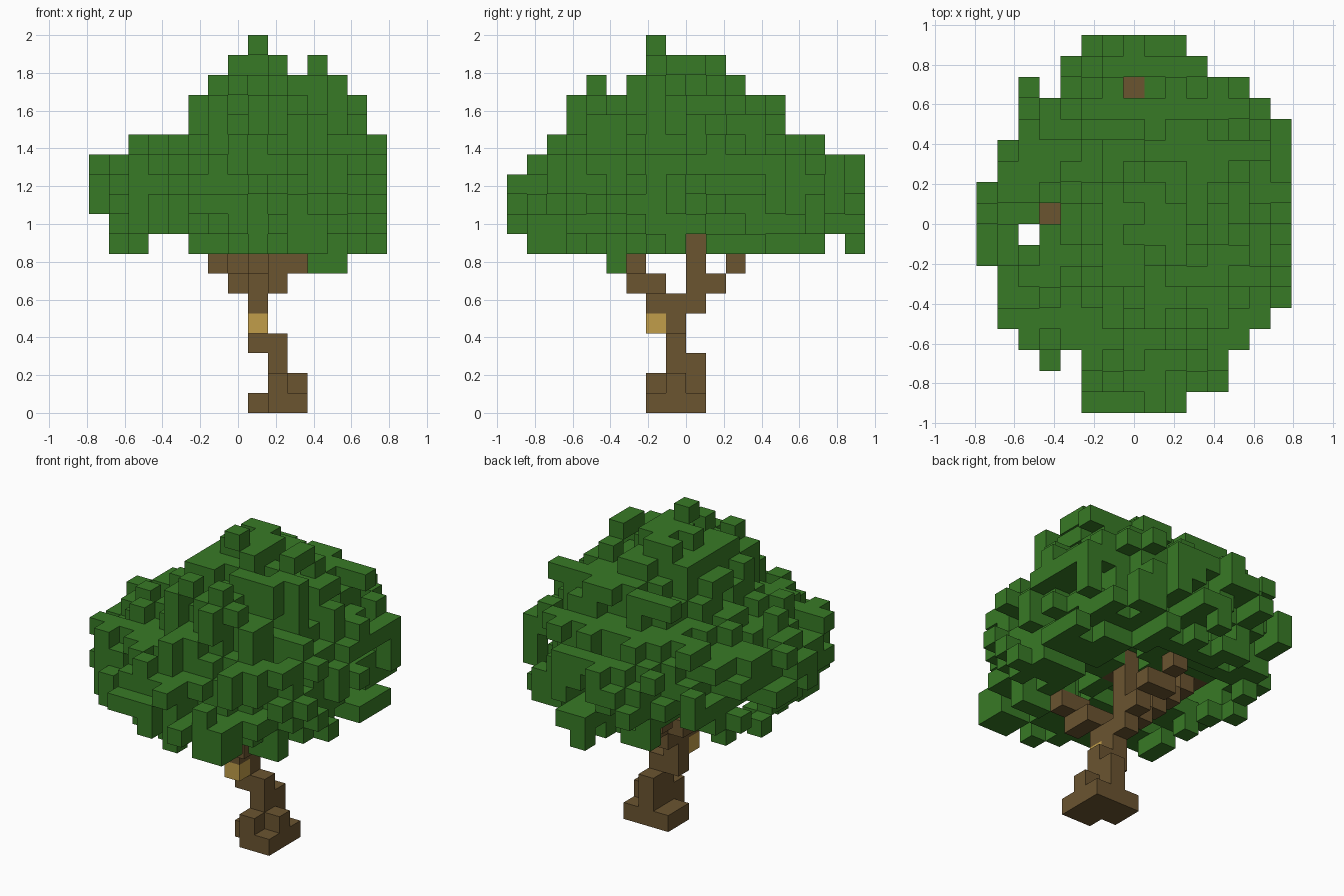
import bpy
import bmesh
import random
from mathutils import Vector

rng = random.Random(7)
cube_size = 2 / 19
columns, rows = 15, 18

default_cube = bpy.data.objects.get("Cube")
if default_cube:
    bpy.data.objects.remove(default_cube, do_unlink=True)


def make_material(name, colour):
    material = bpy.data.materials.new(name)
    material.use_nodes = True
    material.diffuse_color = (*colour, 1)
    shader = material.node_tree.nodes["Principled BSDF"]
    shader.inputs["Base Color"].default_value = (*colour, 1)
    shader.inputs["Roughness"].default_value = 0.9
    return material


def span(first, last):
    return set(range(first, last + 1))


directions = [Vector(d) for d in
              ((1, 0, 0), (-1, 0, 0), (0, 1, 0), (0, -1, 0), (0, 0, 1), (0, 0, -1))]


def neighbours(cell):
    return [tuple(int(a + b) for a, b in zip(cell, d)) for d in directions]


def make_blocks(name, cells, material):
    """Skin a set of grid cells with square faces on the exposed sides only."""
    bm = bmesh.new()
    corner = Vector((-columns / 2, -rows / 2, 0))
    for cell in sorted(cells):
        centre = Vector(cell) + corner + Vector((0.5, 0.5, 0.5))
        for normal, beside in zip(directions, neighbours(cell)):
            if beside in cells:
                continue
            u = Vector((normal.y, normal.z, normal.x))
            v = normal.cross(u)
            square = (-u - v, u - v, u + v, v - u)
            bm.faces.new([bm.verts.new((centre + (normal + s) / 2) * cube_size)
                          for s in square])
    bmesh.ops.remove_doubles(bm, verts=bm.verts[:], dist=cube_size / 100)
    mesh = bpy.data.meshes.new(name)
    bm.to_mesh(mesh)
    bm.free()
    mesh.materials.append(material)
    obj = bpy.data.objects.new(name, mesh)
    bpy.context.collection.objects.link(obj)
    return obj


def box(low, high):
    return {(x, y, z) for x in span(low[0], high[0])
            for y in span(low[1], high[1]) for z in span(low[2], high[2])}


def stairs(start, step, count):
    """A branch that climbs one cell with every step."""
    return {tuple(a + b * n for a, b in zip(start, step)) for n in range(count)}


# Trunk: spreading root, crooked stem and fork
trunk = box((8, 7, 0), (10, 9, 0)) - {(8, 7, 0)}
trunk |= box((9, 7, 1), (9, 9, 1)) | {(10, 8, 1)}
trunk |= box((9, 8, 2), (9, 9, 2)) | box((8, 8, 3), (9, 8, 3))
trunk |= {(8, 8, 4)} | box((8, 7, 5), (8, 9, 5))

# Branches: right with an upright stub, back and front left
right_branch = stairs((7, 9, 6), (-1, 0, 1), 5) | box((8, 9, 6), (8, 9, 8))
right_branch |= box((8, 8, 9), (8, 9, 9))
back_branch = stairs((8, 10, 6), (0, 1, 1), 2) | stairs((7, 11, 7), (0, 1, 1), 5)
front_branch = box((9, 6, 6), (9, 7, 6)) | box((9, 6, 7), (10, 6, 7))
front_branch |= stairs((10, 5, 8), (1, 0, 1), 2) | {(8, 7, 6)}
wood = trunk | right_branch | back_branch | front_branch

# Crown outline by layer, starting under the main mass: x span, then y span
layers = [
    (span(1, 2) | span(5, 14), span(1, 15) | {17}),
    (span(1, 14), span(0, 17)),
    (span(0, 14), span(0, 17)),
    (span(0, 14), span(0, 17)),
    (span(0, 14), span(1, 17)),
    (span(2, 14), span(2, 15)),
    (span(5, 13), span(3, 13)),
    (span(5, 13), span(3, 13)),
    (span(6, 12), {4} | span(6, 11)),
    (span(7, 9) | {11}, span(7, 10)),
    ({8}, {7}),
]
# Crown outline from above: x span of each row, front to back
plan = [span(5, 9), span(5, 11), {3} | span(5, 11), span(2, 12), span(1, 13),
        span(1, 14), span(1, 14), span(0, 14), span(0, 14) - {2}, span(0, 14) - {3},
        span(0, 14), span(1, 14), span(1, 14), span(2, 14), span(2, 13),
        {2} | span(4, 12) - {7}, span(4, 10), span(5, 9)]

leaves = {(x, y, z) for z, (xs, ys) in enumerate(layers, 8)
          for x in xs for y in ys if x in plan[y]} - wood
# Open line of sight under the crown
leaves -= box((4, 9, 8), (14, 9, 8))

# Tufts that stand out from the crown
tufts = box((11, 8, 17), (11, 9, 17)) | box((11, 12, 15), (13, 12, 15))
tufts |= box((7, 10, 17), (8, 10, 17)) | box((14, 13, 10), (14, 13, 12))
tufts |= box((3, 2, 9), (3, 2, 10)) | box((8, 17, 8), (8, 17, 9))
tufts |= {(7, 4, 16), (10, 1, 8), (5, 13, 15), (2, 15, 10)}
# Only one tuft hangs at the back edge
leaves -= box((5, 17, 8), (9, 17, 8)) - tufts


def shadows(cell):
    x, y, z = cell
    return (("front", x, z), ("side", y, z), ("top", x, y))


cover = {}
for leaf in leaves:
    for shadow in shadows(leaf):
        cover[shadow] = cover.get(shadow, 0) + 1


def trim(cell):
    """Remove a leaf cell unless a tuft or the crown outline needs it."""
    if cell not in tufts and all(cover[s] > 1 for s in shadows(cell)):
        leaves.discard(cell)
        for s in shadows(cell):
            cover[s] -= 1


def offset(cell):
    """Position in a layer, from -1 to 1 on both axes."""
    x, y, z = cell
    return Vector([(2 * value - min(cells) - max(cells)) / (max(cells) - min(cells) + 1)
                   for value, cells in zip((x, y), layers[z - 8])])


def reach(cell):
    """Distance from the crown's axis; the upper crown leans to the back right."""
    place = offset(cell)
    lean = 0.15 if cell[2] > 12 else 0
    return place.length + lean * (place.x - place.y)


# Round off each layer
for cell in sorted(leaves, key=lambda c: (-reach(c), c)):
    if reach(cell) + rng.uniform(-0.15, 0.15) > 0.97:
        trim(cell)
# Hollow the underside round the trunk and below the right branch
for cell in sorted(leaves):
    if cell[2] == 8 and offset(cell).length < 0.5:
        trim(cell)
for cell in sorted(leaves & (box((2, 9, 9), (6, 11, 9)) | box((3, 9, 8), (8, 13, 8)))):
    trim(cell)

# Ragged leaf surface
surface = [c for c in sorted(leaves)
           if any(n not in leaves and n not in wood for n in neighbours(c))]
rng.shuffle(surface)
for cell in surface:
    if rng.random() < 0.35:
        trim(cell)
# Drop cells left hanging on their own
for cell in sorted(leaves):
    if not any(n in leaves or n in wood for n in neighbours(cell)):
        trim(cell)
# Low tuft
leaves |= box((11, 5, 7), (12, 5, 8))

bark = make_material("bark brown", (0.147, 0.089, 0.03))
leaf_green = make_material("leaf green", (0.039, 0.195, 0.019))
honey = make_material("honey tan", (0.533, 0.337, 0.067))

make_blocks("trunk", trunk, bark)
make_blocks("right_branch", right_branch, bark)
make_blocks("back_branch", back_branch, bark)
make_blocks("front_branch", front_branch, bark)
make_blocks("hive", {(8, 7, 4)}, honey)
make_blocks("leaf_crown", leaves, leaf_green)
